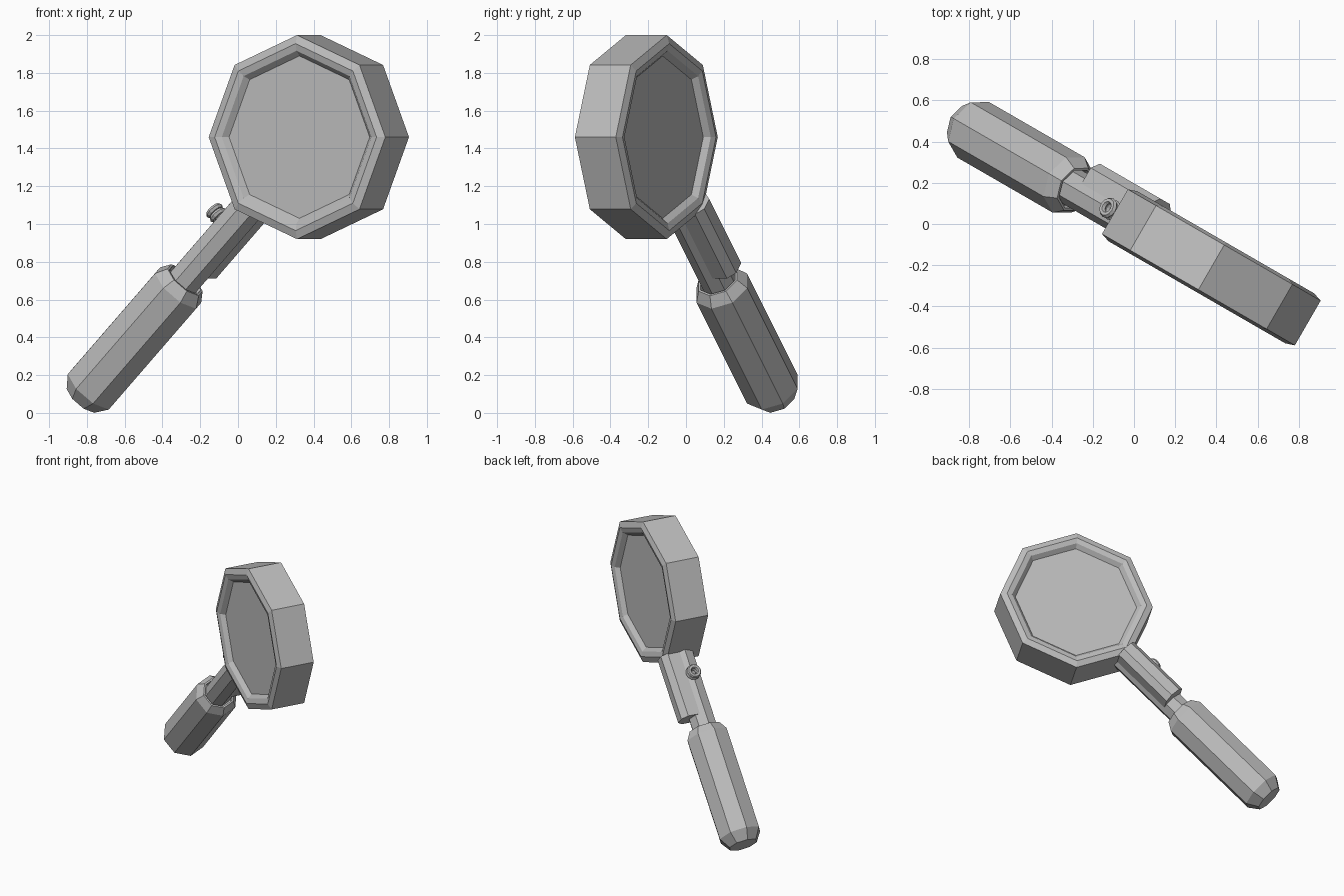
import bpy, bmesh
from math import cos, sin, tau, radians, sqrt
from mathutils import Matrix, Vector

cube = bpy.data.objects.get("Cube")
if cube:
    bpy.data.objects.remove(cube)

grey = bpy.data.materials.new("plain grey")
grey.use_nodes = True
colour = (0.5, 0.5, 0.5, 1)
grey.diffuse_color = colour
grey.node_tree.nodes["Principled BSDF"].inputs["Base Color"].default_value = colour

# Tilted frames: the disc turns about its back normal, the handle runs down at 45 degrees
centre = Vector((0.375, -0.21, 1.46))
up = Vector((0, 0, 1))
across = Vector((cos(radians(30)), -sin(radians(30)), 0))
back = Vector((sin(radians(30)), cos(radians(30)), 0))
along = -(across + up) / sqrt(2)
side = (up - across) / sqrt(2)


def frame(x, y, z):
    m = Matrix((x, y, z)).transposed().to_4x4()
    m.translation = centre
    return m


disc_frame = frame(across, -up, back)
handle_frame = frame(side, back, along)


def finish(name, bm, matrix):
    bmesh.ops.recalc_face_normals(bm, faces=bm.faces)
    mesh = bpy.data.meshes.new(name)
    bm.to_mesh(mesh)
    bm.free()
    mesh.materials.append(grey)
    mesh.transform(matrix)
    obj = bpy.data.objects.new(name, mesh)
    bpy.context.collection.objects.link(obj)
    return obj


def loft(name, loops, matrix, closed=False):
    """Skin equal-length point loops; cap the ends or close into a ring."""
    bm = bmesh.new()
    rows = [[bm.verts.new(p) for p in loop] for loop in loops]
    pairs = list(zip(rows, rows[1:])) + ([(rows[-1], rows[0])] if closed else [])
    for a, b in pairs:
        for i in range(len(a)):
            j = (i + 1) % len(a)
            bm.faces.new((a[i], a[j], b[j], b[i]))
    if not closed:
        bm.faces.new(rows[0])
        bm.faces.new(rows[-1])
    return finish(name, bm, matrix)


def turned(name, profile, matrix, closed=False, sides=8):
    loops = [[(r * cos(tau * i / sides), r * sin(tau * i / sides), d)
              for i in range(sides)] for r, d in profile]
    return loft(name, loops, matrix, closed)


# Bevelled octagonal rim, mirrored front to back
half = [(0.43, 0.10), (0.457, 0.13), (0.495, 0.14), (0.54, 0.125)]
turned("rim", half + [(r, -d) for r, d in reversed(half)], disc_frame, closed=True)
turned("lens", [(0.435, -0.1), (0.435, 0.1)], disc_frame)

# Shaft and grip, with a recessed collar at the grip's top
turned("shaft", [(0.093, 0.46), (0.093, 1.14)], handle_frame)
turned("grip", [(0.103, 1.10), (0.106, 1.07), (0.118, 1.07), (0.155, 1.13),
                (0.155, 1.885), (0.104, 1.96)], handle_frame)

# Chamfered block on the back of the shaft
right_half = [(0.078, 0.0), (0.078, 0.125), (0.037, 0.165)]
section = right_half + [(-x, y) for x, y in reversed(right_half)]
loft("back_block", [[(x, y, s) for x, y in section] for s in (0.5, 0.98)], handle_frame)

# Stacked rings on the upper side of the shaft
for k, height in enumerate((0.1, 0.132)):
    loops = []
    for i in range(12):
        a = tau * i / 12
        loops.append([(height + 0.016 * sin(tau * j / 6),
                       (0.036 + 0.016 * cos(tau * j / 6)) * cos(a),
                       0.684 + (0.036 + 0.016 * cos(tau * j / 6)) * sin(a))
                      for j in range(6)])
    loft(f"ring_{k + 1}", loops, handle_frame, closed=True)
